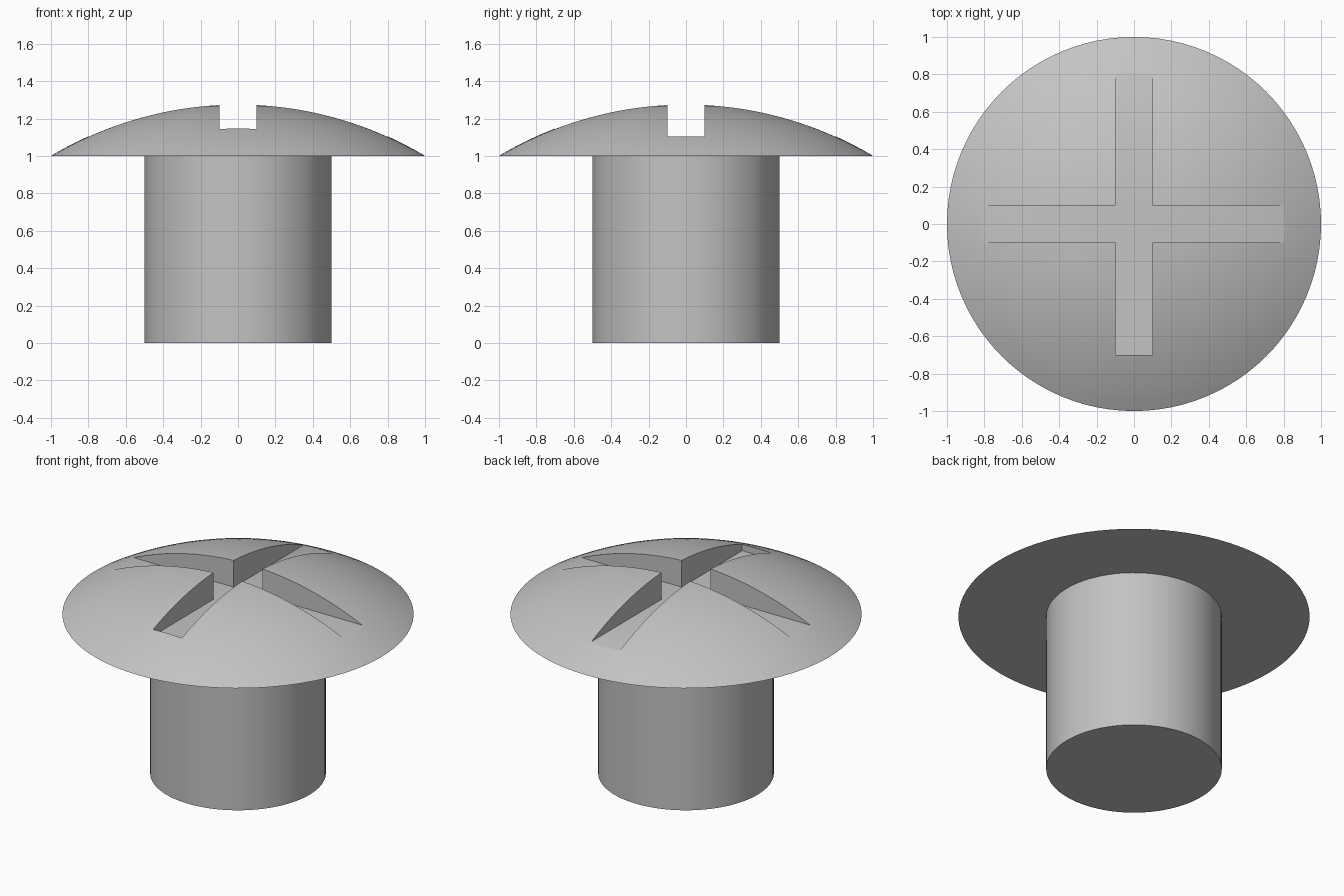
import bpy, bmesh, math

SEGMENTS = 96
RINGS = 20
HEAD_Z, HEAD_RISE = 1.0, 0.277
SLOT_FLOOR, SLOT_HALF = 1.104, 0.1

default = bpy.data.objects.get("Cube")
if default:
    bpy.data.objects.remove(default, do_unlink=True)

# One plain grey metal
metal = bpy.data.materials.new("grey_metal")
metal.use_nodes = True
colour = (0.55, 0.55, 0.55, 1)
metal.diffuse_color = colour
metal.node_tree.nodes["Principled BSDF"].inputs["Base Color"].default_value = colour


def make_object(name, bm):
    bmesh.ops.recalc_face_normals(bm, faces=bm.faces)
    mesh = bpy.data.meshes.new(name)
    bm.to_mesh(mesh)
    bm.free()
    mesh.materials.append(metal)
    obj = bpy.data.objects.new(name, mesh)
    bpy.context.collection.objects.link(obj)
    return obj


def activate(obj):
    bpy.ops.object.select_all(action='DESELECT')
    obj.select_set(True)
    bpy.context.view_layer.objects.active = obj


def smooth(obj):
    activate(obj)
    bpy.ops.object.shade_smooth_by_angle(angle=math.radians(30))


# Shank: straight round cylinder
bm = bmesh.new()
bmesh.ops.create_cone(bm, cap_ends=True, segments=SEGMENTS,
                      radius1=0.5, radius2=0.5, depth=HEAD_Z)
bmesh.ops.translate(bm, verts=bm.verts, vec=(0, 0, HEAD_Z / 2))
smooth(make_object("shank", bm))

# Head: spherical cap with a flat underside, turned from an arc
ball = (1 + HEAD_RISE ** 2) / (2 * HEAD_RISE)
half_angle = math.asin(1 / ball)
bm = bmesh.new()
arc = []
for i in range(RINGS + 1):
    a = half_angle * i / RINGS
    arc.append(bm.verts.new((ball * math.sin(a), 0,
                             HEAD_Z + HEAD_RISE - ball * (1 - math.cos(a)))))
edges = [bm.edges.new(pair) for pair in zip(arc, arc[1:])]
bmesh.ops.spin(bm, geom=arc + edges, cent=(0, 0, 0), axis=(0, 0, 1),
               angle=math.tau, steps=SEGMENTS, use_duplicate=False)
bmesh.ops.remove_doubles(bm, verts=bm.verts, dist=0.0005)
bmesh.ops.holes_fill(bm, edges=[e for e in bm.edges if e.is_boundary], sides=0)
head = make_object("head", bm)

# Cross slot: one plus-shaped cutter, whose front arm stops short of the rim
w, far, front = SLOT_HALF, 0.95, -0.7
plus = [(w, front), (w, -w), (far, -w), (far, w), (w, w), (w, far),
        (-w, far), (-w, w), (-far, w), (-far, -w), (-w, -w), (-w, front)]
bm = bmesh.new()
floor = bm.faces.new([bm.verts.new((x, y, SLOT_FLOOR)) for x, y in plus])
raised = bmesh.ops.extrude_face_region(bm, geom=[floor], use_keep_orig=True)
bmesh.ops.translate(bm, vec=(0, 0, 0.5),
                    verts=[v for v in raised["geom"] if isinstance(v, bmesh.types.BMVert)])
cutter = make_object("slot_cutter", bm)
cutter.hide_render = True

cut = head.modifiers.new("cross_slot", 'BOOLEAN')
cut.operation = 'DIFFERENCE'
cut.solver = 'EXACT'
cut.object = cutter
activate(head)
bpy.ops.object.modifier_apply(modifier=cut.name)
bpy.data.objects.remove(cutter, do_unlink=True)
smooth(head)
